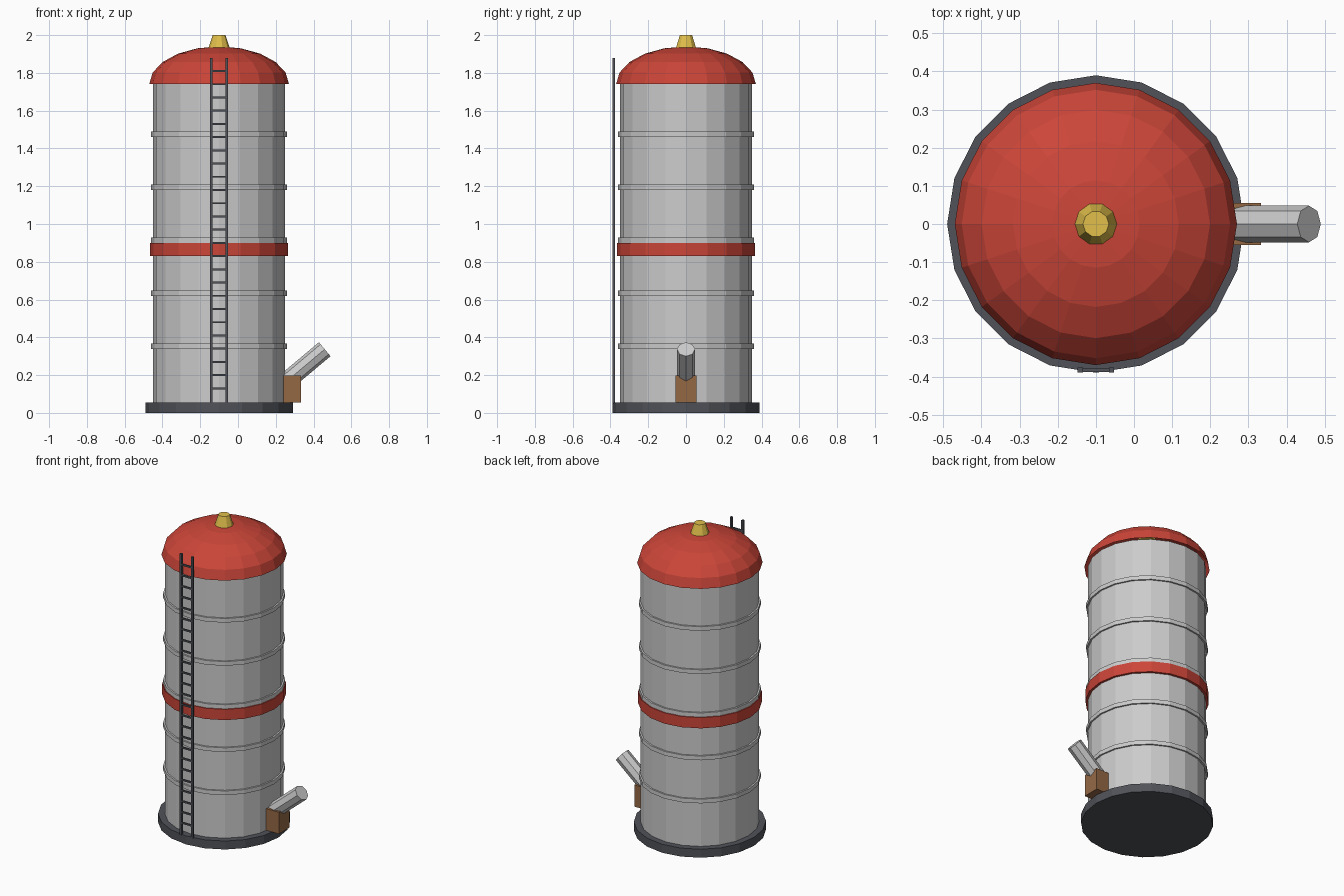
import bpy, bmesh, math
from mathutils import Matrix, Vector

if "Cube" in bpy.data.objects:
    bpy.data.objects.remove(bpy.data.objects["Cube"])

CX = -0.1      # tank axis
SIDES = 20


def material(name, rgb):
    m = bpy.data.materials.new(name)
    m.diffuse_color = (*rgb, 1)
    m.use_nodes = True
    m.node_tree.nodes["Principled BSDF"].inputs["Base Color"].default_value = m.diffuse_color
    return m


RED = material("red_paint", (0.60, 0.06, 0.04))
YELLOW = material("yellow_paint", (0.75, 0.52, 0.07))
BROWN = material("brown_wood", (0.30, 0.14, 0.06))
DARK = material("dark_steel", (0.08, 0.085, 0.10))


def finish(name, bm, mat=None, loc=(CX, 0, 0)):
    bmesh.ops.recalc_face_normals(bm, faces=bm.faces[:])
    mesh = bpy.data.meshes.new(name)
    bm.to_mesh(mesh)
    bm.free()
    ob = bpy.data.objects.new(name, mesh)
    ob.location = loc
    bpy.context.collection.objects.link(ob)
    if mat:
        mesh.materials.append(mat)
    return ob


def lathe(name, profile, sides, mat=None):
    """Spin a (radius, z) profile around the tank axis."""
    bm = bmesh.new()
    verts = [bm.verts.new((r, 0, z)) for r, z in profile]
    edges = [bm.edges.new(pair) for pair in zip(verts, verts[1:])]
    bmesh.ops.spin(bm, geom=verts + edges, cent=(0, 0, 0), axis=(0, 0, 1),
                   angle=math.tau, steps=sides)
    bmesh.ops.remove_doubles(bm, verts=bm.verts[:], dist=1e-4)
    return finish(name, bm, mat)


def drum(name, r1, r2, z0, z1, sides=SIDES, mat=None):
    return lathe(name, [(0, z0), (r1, z0), (r2, z1), (0, z1)], sides, mat)


def add_box(bm, lo, hi):
    lo, hi = Vector(lo), Vector(hi)
    m = Matrix.Translation((lo + hi) / 2) @ Matrix.Diagonal((*(hi - lo), 1))
    bmesh.ops.create_cube(bm, size=1, matrix=m)


# Base, tank body and hoops
drum("base_slab", 0.39, 0.39, 0, 0.055, mat=DARK)
drum("tank_body", 0.35, 0.35, 0.05, 1.74)
for i in range(5):
    z = 0.353 + i * 0.2806
    drum(f"hoop_{i + 1}", 0.36, 0.36, z - 0.0135, z + 0.0135)
drum("red_band", 0.365, 0.365, 0.83, 0.90, mat=RED)

# Domed roof: open shell overhanging the body
dome = [(0.37 * math.cos(math.radians(a)), 1.74 + 0.2 * math.sin(math.radians(a)))
        for a in range(0, 90, 18)] + [(0, 1.94)]
lathe("dome_roof", dome, SIDES, RED)

# Vent cap on top of the dome
drum("vent_cap", 0.06, 0.034, 1.92, 2.0, sides=10, mat=YELLOW)

# Ladder on the front
bm = bmesh.new()
for x in (-0.041, 0.041):
    add_box(bm, (x - 0.007, -0.39, 0.05), (x + 0.007, -0.376, 1.88))
for i in range(25):
    z = 0.13 + i * 0.07
    add_box(bm, (-0.041, -0.388, z - 0.005), (0.041, -0.378, z + 0.005))
finish("ladder", bm, DARK)

# Outlet box on the right
bm = bmesh.new()
add_box(bm, (0.23, -0.055, 0.056), (0.333, 0.055, 0.197))
finish("outlet_box", bm, BROWN, (0, 0, 0))

# Octagonal spout rising from the box at 40 degrees
tilt = math.radians(40)
direction = Vector((math.cos(tilt), 0, math.sin(tilt)))
tip, length = Vector((0.459, 0, 0.337)), 0.28
bm = bmesh.new()
bmesh.ops.create_cone(
    bm, cap_ends=True, segments=8, radius1=0.048, radius2=0.048, depth=length,
    matrix=Matrix.Translation(tip - direction * length / 2)
    @ Matrix.Rotation(math.pi / 2 - tilt, 4, 'Y'))
finish("outlet_spout", bm, None, (0, 0, 0))
